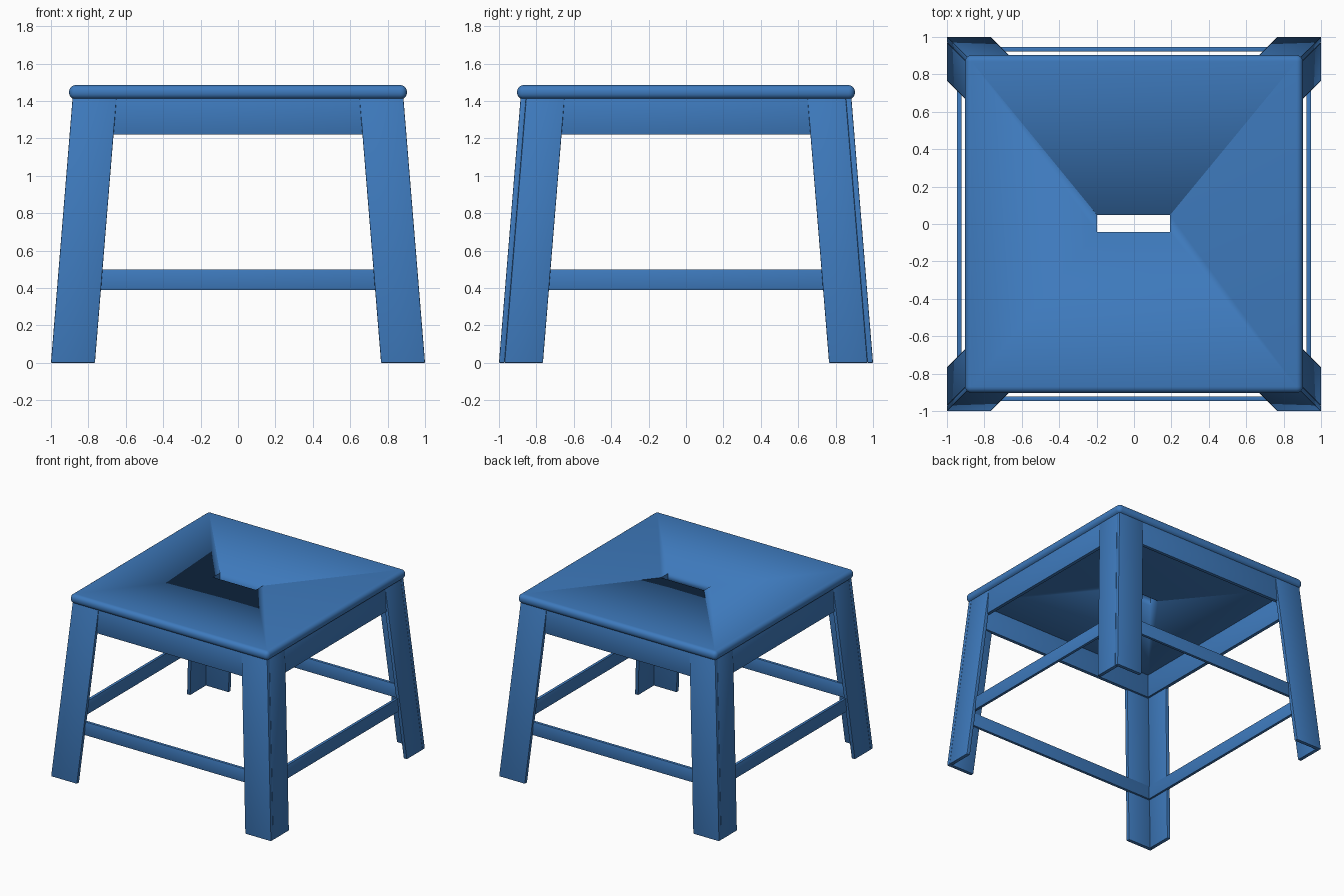
import bpy
import bmesh

cube = bpy.data.objects.get("Cube")
if cube:
    bpy.data.objects.remove(cube, do_unlink=True)

# Blue paint over the whole stool
paint = bpy.data.materials.new("blue paint")
paint.use_nodes = True
colour = (0.048, 0.195, 0.51, 1)
paint.diffuse_color = colour
bsdf = next(n for n in paint.node_tree.nodes if n.type == "BSDF_PRINCIPLED")
bsdf.inputs["Base Color"].default_value = colour
bsdf.inputs["Roughness"].default_value = 0.6


def board(name, xs, ys, zs, lean=(0, 0), bevel=0.004, segments=2):
    """A box between the given limits; lean shifts its top end in x and y."""
    bm = bmesh.new()
    bmesh.ops.create_cube(bm, size=1)
    for v in bm.verts:
        top = v.co.z > 0
        v.co = (xs[v.co.x > 0] + lean[0] * top,
                ys[v.co.y > 0] + lean[1] * top,
                zs[top])
    bmesh.ops.recalc_face_normals(bm, faces=bm.faces)
    if bevel:
        bmesh.ops.bevel(bm, geom=bm.edges[:], offset=bevel, segments=segments,
                        profile=0.5, affect="EDGES")
    mesh = bpy.data.meshes.new(name)
    bm.to_mesh(mesh)
    bm.free()
    mesh.materials.append(paint)
    ob = bpy.data.objects.new(name, mesh)
    bpy.context.collection.objects.link(ob)
    bpy.ops.object.select_all(action="DESELECT")
    ob.select_set(True)
    bpy.context.view_layer.objects.active = ob
    bpy.ops.object.shade_smooth_by_angle()
    return ob


# Seat with rounded rim and a hand slot
SEAT = 0.903
seat = board("seat", (-SEAT, SEAT), (-SEAT, SEAT), (1.41, 1.485),
             bevel=0.034, segments=6)
slot = board("slot_cutter", (-0.197, 0.193), (-0.043, 0.048), (1.3, 1.6), bevel=0)
slot.hide_render = True
slot.hide_viewport = True
slot.display_type = "WIRE"
cut = seat.modifiers.new("hand slot", "BOOLEAN")
cut.operation = "DIFFERENCE"
cut.solver = "EXACT"
cut.object = slot

# Splayed corner legs, each an angle of two boards
LEG_TOP, WIDTH, THICK = 1.415, 0.235, 0.03
SPLAY = 0.0816 * LEG_TOP
for sy, end in ((-1, "front"), (1, "back")):
    for sx, side in ((1, "left"), (-1, "right")):
        def span(s, a, b):
            return sorted((s * a, s * b))
        lean = (-sx * SPLAY, -sy * SPLAY)
        board(f"{end}_{side}_leg_face", span(sx, 1 - WIDTH, 1),
              span(sy, 1 - THICK, 1), (0, LEG_TOP), lean)
        board(f"{end}_{side}_leg_return", span(sx, 1 - THICK, 1),
              span(sy, 1 - WIDTH, 1 - THICK), (0, LEG_TOP), lean)


def frame(part, outer, thick, zs):
    """Four upright boards making a square ring."""
    inner = outer - thick
    full, short = (-outer, outer), (-inner, inner)
    low, high = (-outer, -inner), (inner, outer)
    board("front_" + part, full, low, zs, bevel=0.002)
    board("back_" + part, full, high, zs, bevel=0.002)
    board("left_" + part, high, short, zs, bevel=0.002)
    board("right_" + part, low, short, zs, bevel=0.002)


# Apron under the seat and the lower stretcher rails
frame("apron", 0.883, 0.028, (1.22, 1.415))
frame("rail", 0.946, 0.023, (0.39, 0.50))
